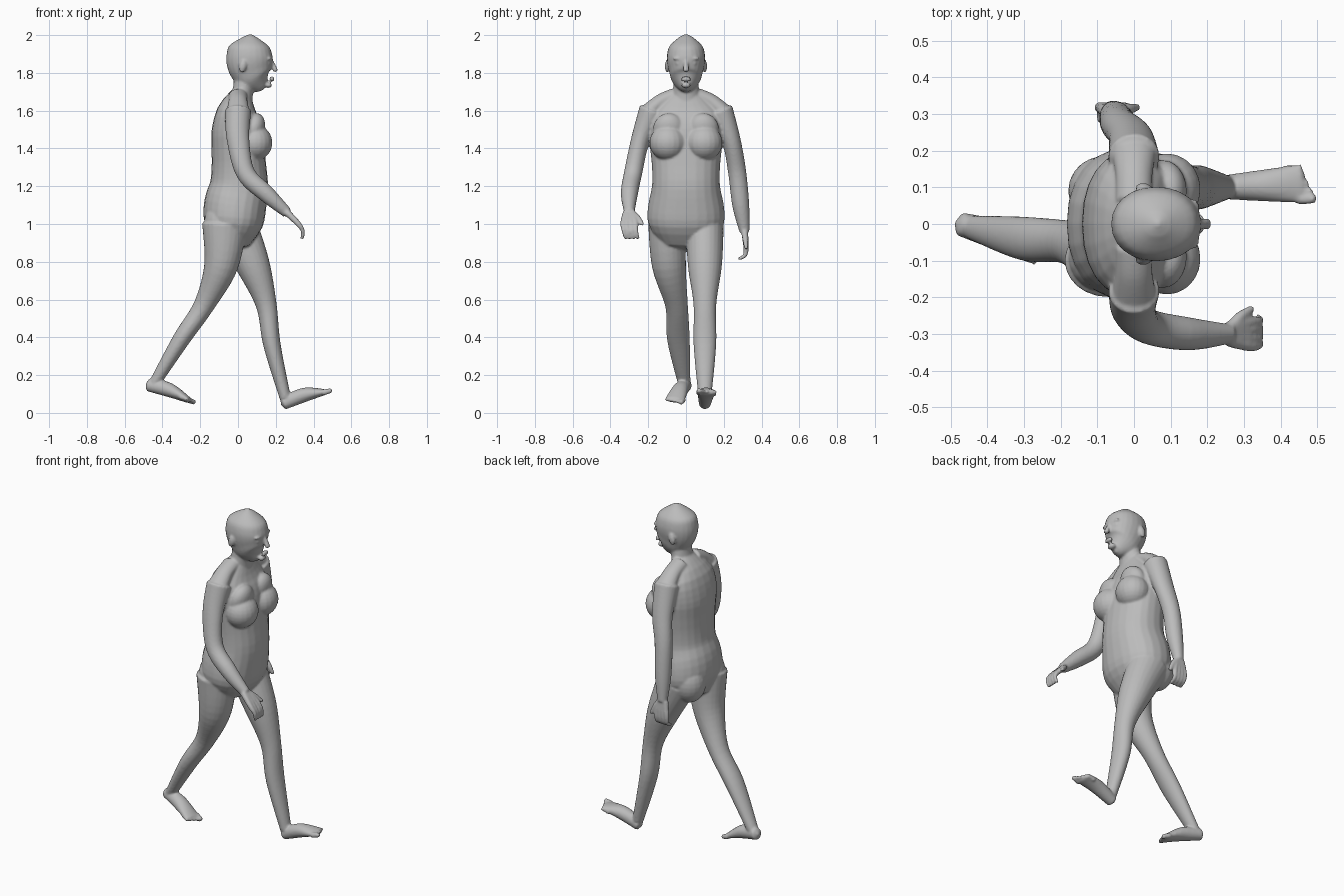
import bpy, bmesh, math
from mathutils import Vector, Matrix

cube = bpy.data.objects.get("Cube")
if cube:
    bpy.data.objects.remove(cube, do_unlink=True)

grey = (.5, .5, .5, 1)
skin = bpy.data.materials.new("grey_skin")
skin.use_nodes = True
skin.diffuse_color = grey
skin.node_tree.nodes["Principled BSDF"].inputs["Base Color"].default_value = grey

bm = bmesh.new()
SIDES, RINGS = 24, 24


def curve(knots, t):
    """Smooth value at t along evenly spaced knots, for numbers or vectors."""
    last = len(knots) - 1
    i = min(int(t * last), last - 1)
    u = t * last - i
    start, end = knots[i], knots[i + 1]
    before = knots[max(i - 1, 0)]
    after = knots[min(i + 2, last)]
    leave, arrive = (end - before) / 2, (after - start) / 2
    bend = end - start
    return start + leave * u + (bend * 3 - leave * 2 - arrive) * u**2 + (leave + arrive - bend * 2) * u**3


def tube(path, widths, depths, square=1):
    """Loft oval rings along a path; widths run sideways in y."""
    path = [Vector(p) for p in path]
    centres = [curve(path, i / RINGS) for i in range(RINGS + 1)]
    rings = []
    for i, centre in enumerate(centres):
        tangent = (centres[min(i + 1, RINGS)] - centres[max(i - 1, 0)]).normalized()
        side = Vector((0, 1, 0))
        side = (side - tangent * side.dot(tangent)).normalized()
        front = tangent.cross(side)
        width, depth = curve(widths, i / RINGS), curve(depths, i / RINGS)
        ring = []
        for k in range(SIDES):
            angle = math.tau * k / SIDES
            across, along = (math.copysign(abs(v) ** square, v) for v in (math.cos(angle), math.sin(angle)))
            ring.append(bm.verts.new(centre + side * across * width + front * along * depth))
        rings.append(ring)
    for low, high in zip(rings, rings[1:]):
        for k in range(SIDES):
            bm.faces.new((low[k - 1], low[k], high[k], high[k - 1]))
    # Rounded ends
    for end, inner in ((0, 1), (-1, -2)):
        outward = (centres[end] - centres[inner]).normalized()
        tip = bm.verts.new(centres[end] + outward * min(widths[end], depths[end]) / 2)
        for k in range(SIDES):
            bm.faces.new((rings[end][k - 1], rings[end][k], tip))


def upright(bottom, top, backs, fronts, widths, square=1):
    """Loft of evenly spaced level sections, from back and front outlines."""
    steps = len(backs) - 1
    path = [((b + f) / 2, 0, bottom + (top - bottom) * i / steps)
            for i, (b, f) in enumerate(zip(backs, fronts))]
    tube(path, widths, [(f - b) / 2 for b, f in zip(backs, fronts)], square)


def blob(centre, size, tilt=0):
    place = Matrix.Translation(centre) @ Matrix.Rotation(tilt, 4, 'Y') @ Matrix.Diagonal((*size, 1))
    bmesh.ops.create_uvsphere(bm, u_segments=20, v_segments=14, radius=1, matrix=place)


def arm(joints):
    tube(joints, [.07, .05, .048, .045, .027], [.07, .06, .05, .045, .028])


def leg(joints):
    tube(joints, [.1, .09, .06, .06, .034], [.12, .09, .055, .046, .03])


def hand(wrist, along, across, curl):
    """Four fingers fanning from the wrist, and a thumb; across points to the little finger."""
    wrist, along, across, curl = (Vector(v) for v in (wrist, along, across, curl))
    for k in range(4):
        spread = across * (k - 1.5)
        knuckle = wrist + along * .08 + spread * .022
        middle = knuckle + along * .045 + curl * .01
        tip = middle + along * .02 + curl * .035
        tube([wrist + spread * .012, knuckle, middle, tip], [.018, .015, .011, .009], [.018, .015, .011, .009])
    thumb = [wrist + along * reach - across * out for reach, out in ((0, .01), (.04, .045), (.09, .07))]
    tube(thumb, [.018, .015, .01], [.018, .015, .01])


def foot(heel, ball, out):
    """Foot from heel to ball; out is the little-toe side."""
    heel, ball = Vector(heel), Vector(ball)
    instep = (heel + ball) / 2 + Vector((0, 0, .015))
    tube([heel, instep, ball], [.032, .043, .054], [.034, .038, .016])
    ahead = (ball - heel).normalized()
    for k in range(5):
        root = ball + Vector((0, out, 0)) * .021 * (k - 2) - ahead * .01 * (k + 1)
        girth = .011 if k else .016
        tube([root, root + ahead * .045], [girth, girth * .8], [girth, girth * .8])


# Torso, neck and head
upright(.9, 1.7,
        [-.14, -.18, -.18, -.15, -.14, -.14, -.14, -.11, -.03],
        [.06, .13, .15, .16, .15, .14, .13, .1, .07],
        [.14, .2, .2, .18, .18, .19, .2, .18, .07], .9)
upright(1.6, 1.8, [-.07, -.03, -.02], [.08, .08, .1], [.08, .07, .06])
upright(1.72, 1.99,
        [.09, 0, -.04, -.06, -.06, -.04, .03],
        [.16, .18, .185, .185, .18, .165, .1],
        [.03, .075, .09, .1, .1, .085, .035], .95)

# Face on the centre line
tube([(.18, 0, 1.86), (.2, 0, 1.81)], [.01, .017], [.01, .013])  # nose
for height, thick in ((1.775, .006), (1.762, .007)):             # lips
    blob((.18, 0, height), (.014, .028, thick))
blob((.16, 0, 1.735), (.02, .026, .015))                         # chin

# Paired parts of head and trunk
for side in (-1, 1):
    blob((.165, side * .04, 1.876), (.014, .03, .008))           # brow
    blob((.163, side * .038, 1.85), (.011, .018, .008))          # eye
    blob((.025, side * .1, 1.835), (.02, .012, .034), .2)        # ear
    blob((.09, side * .095, 1.43), (.092, .098, .095))           # breast
    blob((.08, side * .09, 1.5), (.06, .085, .09), .35)          # upper chest
    blob((-.085, side * .09, 1), (.095, .095, .12))              # buttock
    tube([(0, side * .06, 1.68), (0, side * .13, 1.65), (0, side * .19, 1.6)],
         [.04, .04, .045], [.05, .05, .06])                      # shoulder slope

# Left arm swings back, right arm swings forward
left_wrist, right_wrist = (-.06, .31, .96), (.26, -.3, 1.06)
arm([(0, .18, 1.6), (-.01, .24, 1.44), (-.04, .27, 1.28), (-.05, .29, 1.1), left_wrist])
arm([(0, -.18, 1.6), (0, -.24, 1.45), (.04, -.28, 1.27), (.15, -.3, 1.16), right_wrist])
hand(left_wrist, (0, .1, -1), (-1, 0, 0), (0, -1, 0))
hand(right_wrist, (.7, 0, -.7), (0, -1, 0), (-.5, .3, -.8))

# Left leg strides forward, right leg trails
leg([(-.02, .1, 1), (.08, .1, .78), (.15, .1, .57), (.18, .1, .36), (.25, .1, .08)])
leg([(-.07, -.1, 1), (-.09, -.09, .78), (-.18, -.05, .57), (-.3, -.04, .39), (-.44, -.01, .16)])
foot((.24, .1, .05), (.46, .11, .11), 1)
foot((-.475, 0, .148), (-.26, -.06, .067), -1)

# One continuous skin
bmesh.ops.recalc_face_normals(bm, faces=bm.faces)
mesh = bpy.data.meshes.new("walking_figure")
bm.to_mesh(mesh)
bm.free()
mesh.materials.append(skin)
body = bpy.data.objects.new("walking_figure", mesh)
bpy.context.collection.objects.link(body)
blend = body.modifiers.new("blend", 'REMESH')
blend.mode = 'VOXEL'
blend.voxel_size = .0065
blend.use_smooth_shade = True
soften = body.modifiers.new("soften", 'SMOOTH')
soften.factor, soften.iterations = .5, 4
